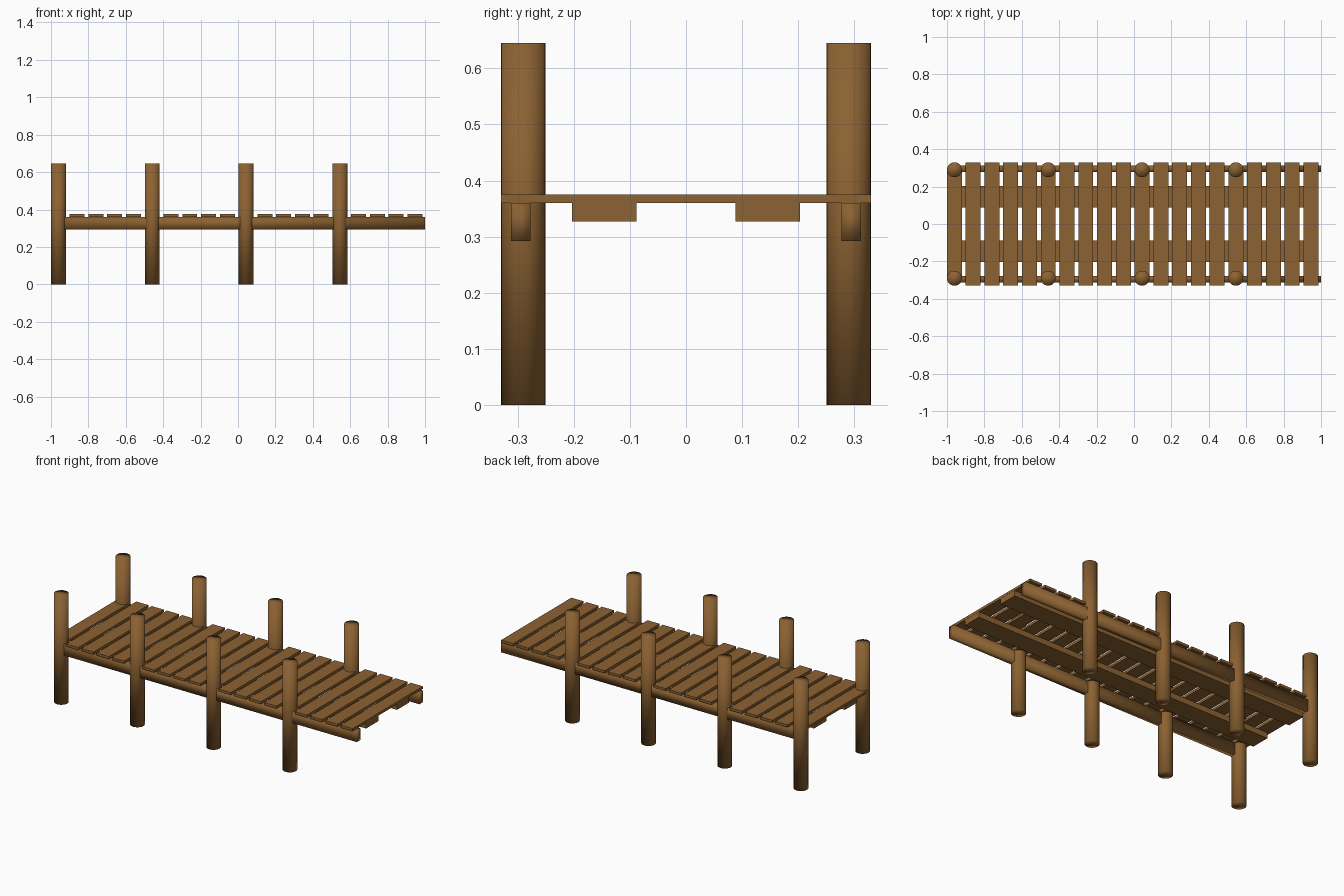
import bpy, bmesh
from mathutils import Matrix

if "Cube" in bpy.data.objects:
    bpy.data.objects.remove(bpy.data.objects["Cube"])

wood = bpy.data.materials.new("brown wood")
wood.diffuse_color = (0.262, 0.122, 0.032, 1)
wood.use_nodes = True
wood.node_tree.nodes["Principled BSDF"].inputs["Base Color"].default_value = wood.diffuse_color

PITCH = 0.1003      # plank spacing; a pair of posts stands at every fifth plank
FIRST = -0.96


def finish(name, bm, smooth=False):
    mesh = bpy.data.meshes.new(name)
    bm.to_mesh(mesh)
    bm.free()
    mesh.materials.append(wood)
    for p in mesh.polygons:
        p.use_smooth = smooth
    obj = bpy.data.objects.new(name, mesh)
    bpy.context.collection.objects.link(obj)
    return obj


def box(name, x, y, z, smooth=False):
    bm = bmesh.new()
    size = Matrix.Diagonal((x[1] - x[0], y[1] - y[0], z[1] - z[0], 1))
    mid = Matrix.Translation((sum(x) / 2, sum(y) / 2, sum(z) / 2))
    bmesh.ops.create_cube(bm, size=1, matrix=mid @ size)
    return finish(name, bm, smooth)


def post(name, x, y):
    bm = bmesh.new()
    bmesh.ops.create_cone(bm, cap_ends=True, segments=24, radius1=0.04, radius2=0.04,
                          depth=0.645, matrix=Matrix.Translation((x, y, 0.3225)))
    return finish(name, bm, True)


# Deck planks, cut short where they meet a pair of posts
for i in range(20):
    x = FIRST + i * PITCH
    half = 0.28 if i % 5 == 0 else 0.33
    box(f"deck_plank_{i + 1}", (x - 0.04, x + 0.04), (-half, half), (0.36, 0.375))

for side, s in (("front", -1), ("back", 1)):
    # Round posts
    for k in range(4):
        post(f"{side}_post_{k + 1}", FIRST + k * 5 * PITCH, s * 0.29)
    # Tall side beam and flat inner stringer under the deck
    box(f"{side}_side_beam", (-0.98, 1.0), sorted((s * 0.277, s * 0.312)), (0.292, 0.36), True)
    box(f"{side}_stringer", (-0.985, 0.985), sorted((s * 0.088, s * 0.203)), (0.327, 0.36))
